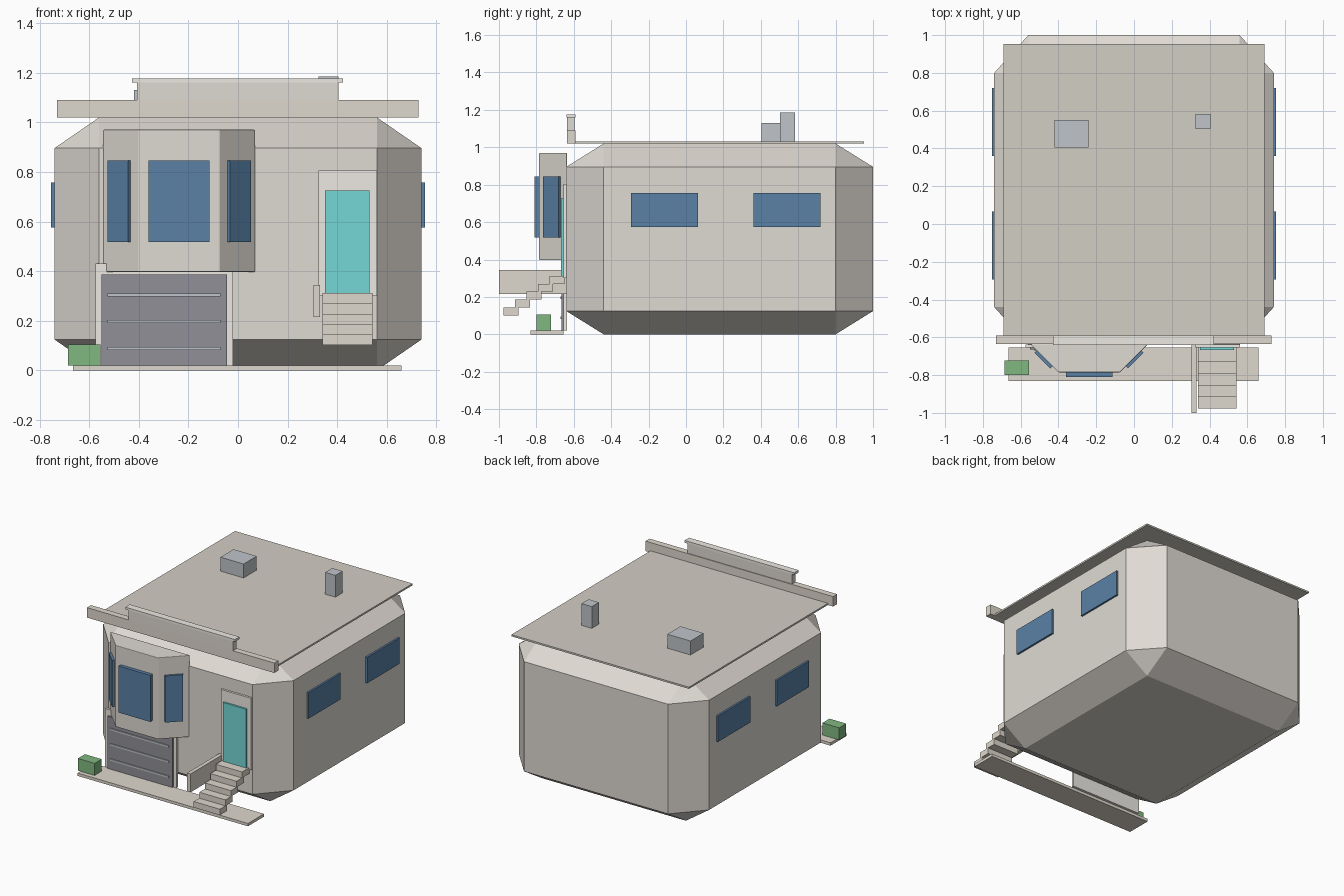
import bpy, bmesh
from math import radians
from mathutils import Matrix

if "Cube" in bpy.data.objects:
    bpy.data.objects.remove(bpy.data.objects["Cube"])


def material(name, r, g, b):
    m = bpy.data.materials.new(name)
    m.diffuse_color = (r, g, b, 1)
    m.use_nodes = True
    m.node_tree.nodes["Principled BSDF"].inputs["Base Color"].default_value = m.diffuse_color
    return m


STUCCO = material("stucco", 0.74, 0.70, 0.65)
ROOF = material("roofing", 0.65, 0.62, 0.56)
TRIM = material("trim", 0.85, 0.82, 0.77)
STONE = material("stone", 0.74, 0.69, 0.61)
GLASS = material("glass", 0.10, 0.22, 0.38)
TEAL = material("door_paint", 0.18, 0.68, 0.68)
DARK = material("garage_paint", 0.28, 0.28, 0.31)
METAL = material("metal", 0.53, 0.56, 0.59)
GREEN = material("foliage", 0.22, 0.48, 0.22)


def finish(name, bm, mat):
    bmesh.ops.recalc_face_normals(bm, faces=bm.faces)
    me = bpy.data.meshes.new(name)
    bm.to_mesh(me)
    bm.free()
    me.materials.append(mat)
    ob = bpy.data.objects.new(name, me)
    bpy.context.collection.objects.link(ob)
    return ob


def box(name, x, y, z, mat, chamfer=0.0, turn=0.0):
    """Box from (min, max) ranges; chamfer is a fraction of each side."""
    bm = bmesh.new()
    bmesh.ops.create_cube(bm, size=1)
    if chamfer:
        bmesh.ops.bevel(bm, geom=bm.edges[:], offset=chamfer, segments=1,
                        affect='EDGES', profile=0.5)
    size = [b - a for a, b in (x, y, z)]
    mid = [(a + b) / 2 for a, b in (x, y, z)]
    bmesh.ops.transform(bm, verts=bm.verts, matrix=Matrix.Translation(mid)
                        @ Matrix.Rotation(radians(turn), 4, 'Z')
                        @ Matrix.Diagonal((*size, 1)))
    return finish(name, bm, mat)


# Main body with broad chamfers, and roof
box("house_body", (-0.74, 0.74), (-0.64, 1.0), (0, 1.02), STUCCO, chamfer=0.122)
box("roof_slab", (-0.69, 0.69), (-0.60, 0.953), (1.02, 1.032), ROOF)

# Stepped front parapet
box("parapet", (-0.73, 0.727), (-0.635, -0.59), (1.02, 1.09), STONE)
box("parapet_upper", (-0.408, 0.405), (-0.635, -0.595), (1.09, 1.16), STUCCO)
box("parapet_cap", (-0.428, 0.424), (-0.64, -0.59), (1.16, 1.176), TRIM)

# Rooftop equipment
box("roof_vent_unit", (-0.42, -0.24), (0.405, 0.55), (1.03, 1.13), METAL)
box("chimney", (0.325, 0.405), (0.503, 0.582), (1.03, 1.185), METAL)

# Bay window: extruded trapezoid with softened edges
BAY_X = -0.2375
bm = bmesh.new()
outline = [(-0.306, -0.635), (-0.306, -0.642), (-0.163, -0.785),
           (0.163, -0.785), (0.306, -0.642), (0.306, -0.635)]
base = bm.faces.new([bm.verts.new((BAY_X + x, y, 0.397)) for x, y in outline])
top = bmesh.ops.extrude_face_region(bm, geom=[base])["geom"]
bmesh.ops.translate(bm, vec=(0, 0, 0.573),
                    verts=[g for g in top if isinstance(g, bmesh.types.BMVert)])
bay = finish("bay", bm, STUCCO)
bev = bay.modifiers.new("soft_edges", 'BEVEL')
bev.width, bev.segments = 0.008, 2
box("bay_window_front", (-0.36, -0.115), (-0.81, -0.783), (0.518, 0.845), GLASS)
for side, label in ((-1, "left"), (1, "right")):
    cx = BAY_X + side * 0.2405
    box("bay_window_" + label, (cx - 0.0585, cx + 0.0585), (-0.726, -0.706),
        (0.518, 0.845), GLASS, turn=side * 45)

# Side windows, mirrored
for side, label in ((-1, "left"), (1, "right")):
    xs = sorted((side * 0.735, side * 0.753))
    for i, ys in enumerate(((-0.293, 0.065), (0.36, 0.72))):
        box(f"side_window_{label}_{i + 1}", xs, ys, (0.575, 0.757), GLASS)

# Garage
box("garage_frame", (-0.575, -0.02), (-0.655, -0.637), (0.02, 0.43), TRIM)
box("garage_door", (-0.55, -0.044), (-0.665, -0.65), (0.02, 0.387), DARK)
for i in range(3):
    z = 0.089 + 0.107 * i
    box(f"garage_strip_{i + 1}", (-0.526, -0.07), (-0.672, -0.66),
        (z - 0.006, z + 0.006), METAL)

# Entrance
box("door_frame", (0.325, 0.56), (-0.655, -0.637), (0.30, 0.805), TRIM)
box("front_door", (0.35, 0.53), (-0.668, -0.65), (0.31, 0.725), TEAL)

# Steps and side wall
for i in range(5):
    y, z = -0.977 + 0.0615 * i, 0.102 + 0.042 * i
    box(f"step_{i + 1}", (0.34, 0.543), (y, y + 0.081), (z, z + 0.042), STONE)
box("stair_wall", (0.304, 0.331), (-1.0, -0.64), (0.215, 0.344), STONE)

# Pavement and planter
box("pavement", (-0.665, 0.66), (-0.832, -0.655), (0, 0.02), STONE)
box("hedge", (-0.685, -0.555), (-0.80, -0.722), (0.02, 0.105), GREEN)
